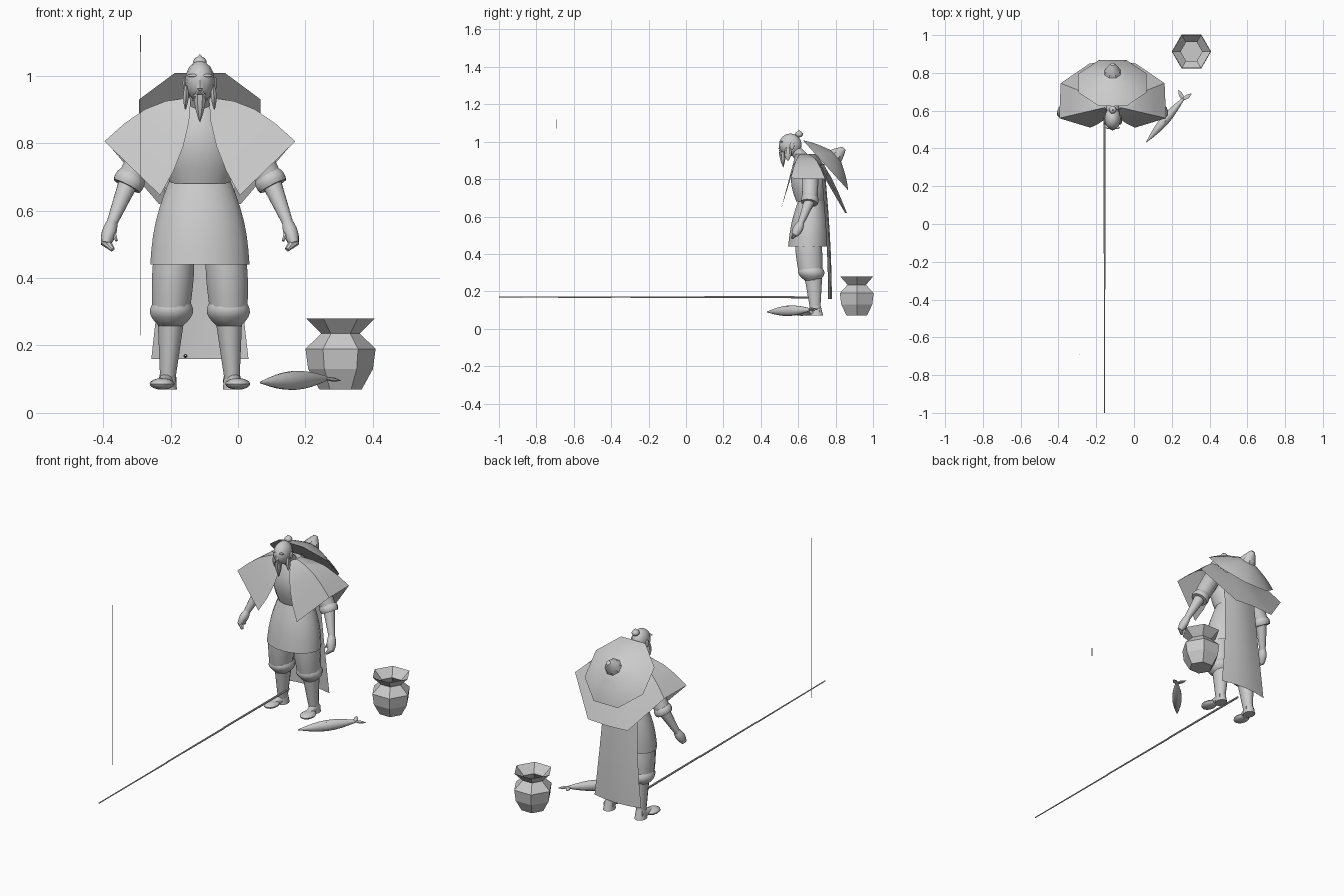
import bpy, bmesh, math
from mathutils import Vector

cube = bpy.data.objects.get("Cube")
if cube:
    bpy.data.objects.remove(cube, do_unlink=True)

grey = bpy.data.materials.new("plain grey")
grey.use_nodes = True
grey.diffuse_color = (0.6, 0.6, 0.6, 1)
grey.node_tree.nodes["Principled BSDF"].inputs["Base Color"].default_value = grey.diffuse_color

FIGURE_X = -.113  # centre line of the standing figure


def finish(name, bm, origin_x, mirror):
    bmesh.ops.recalc_face_normals(bm, faces=bm.faces)
    mesh = bpy.data.meshes.new(name)
    bm.to_mesh(mesh)
    bm.free()
    mesh.materials.append(grey)
    part = bpy.data.objects.new(name, mesh)
    bpy.context.collection.objects.link(part)
    part.location.x = origin_x
    bpy.ops.object.select_all(action='DESELECT')
    part.select_set(True)
    bpy.context.view_layer.objects.active = part
    bpy.ops.object.shade_smooth_by_angle(angle=math.radians(40))
    if mirror:
        part.modifiers.new("Mirror", 'MIRROR')


def bridge(bm, rows, closed):
    for lower, upper in zip(rows, rows[1:]):
        count = len(lower)
        for i in range(count if closed else count - 1):
            j = (i + 1) % count
            bm.faces.new((lower[i], lower[j], upper[j], upper[i]))


def tube(name, start, end, radius, tip, bulge=0, flat=1, sides=12, steps=6, turn=0.5,
         level=False, open_top=False, open_base=False, origin_x=FIGURE_X, mirror=False):
    """Round section from start to end; flat scales its depth, level keeps rings horizontal."""
    bm = bmesh.new()
    start, end = Vector(start), Vector(end)
    axis = Vector((0, 0, 1)) if level else (end - start).normalized()
    reference = Vector((0, 0, 1)) if abs(axis.z) < 0.7 else Vector((0, 1, 0))
    side = axis.cross(reference).normalized()
    depth = side.cross(axis) * flat
    rings = []
    for k in range(steps + 1):
        t = k / steps
        centre = start.lerp(end, t)
        r = radius + (tip - radius) * t + bulge * math.sin(math.pi * t)
        angles = [math.tau * (i + turn) / sides for i in range(sides)]
        rings.append([bm.verts.new(centre + r * (side * math.cos(a) + depth * math.sin(a)))
                      for a in angles])
    bridge(bm, rings, True)
    if not open_base:
        bm.faces.new(rings[0])
    if not open_top:
        bm.faces.new(rings[-1])
    finish(name, bm, origin_x, mirror)


def ball(name, centre, size, mirror=False):
    bm = bmesh.new()
    bmesh.ops.create_uvsphere(bm, u_segments=12, v_segments=8, radius=1)
    bmesh.ops.scale(bm, vec=size, verts=bm.verts)
    bmesh.ops.translate(bm, vec=centre, verts=bm.verts)
    finish(name, bm, FIGURE_X, mirror)


def sheet(name, rows):
    """Open cloth, drawn for one half and mirrored."""
    bm = bmesh.new()
    bridge(bm, [[bm.verts.new(p) for p in row] for row in rows], False)
    finish(name, bm, FIGURE_X, True)


# Robe
tube("skirt", (0, .655, .44), (0, .668, .69), radius=.15, tip=.092, bulge=.013,
     flat=.74, sides=16, level=True, open_base=True)
tube("chest", (0, .665, .68), (0, .64, .93), radius=.09, tip=.05, bulge=.04,
     flat=.85, sides=16, level=True)

# Head and face
tube("neck", (0, .65, .88), (0, .57, .97), radius=.04, tip=.03)
ball("head", (0, .558, .983), (.044, .061, .061))
ball("topknot", (0, .605, 1.04), (.02, .021, .017))
tube("topknot_tip", (0, .605, 1.045), (0, .605, 1.062), radius=.016, tip=.002)
tube("nose", (0, .505, .962), (0, .506, 1), radius=.01, tip=.004, sides=6)
ball("brow", (.02, .51, 1), (.018, .007, .005), mirror=True)
ball("ear", (.045, .567, .977), (.006, .012, .02), mirror=True)
tube("moustache", (.003, .503, .957), (.022, .508, .925), radius=.006, tip=.002,
     sides=6, mirror=True)
tube("whisker", (.04, .545, .97), (.043, .545, .9), radius=.005, tip=.002, bulge=.006,
     flat=2, sides=6, mirror=True)
tube("beard", (0, .515, .945), (0, .52, .862), radius=.02, tip=.001, bulge=.004, sides=8)

# Shoulder cape: columns run from the collar out to a pointed hem
hem = [(.118, .51, .645), (.283, .56, .805), (.275, .745, .8), (.122, .85, .62), (0, .86, .62)]
ROWS = 4
cape = [[] for row in range(ROWS + 1)]
for column, corner in enumerate(hem):
    around = math.pi * (0.2 + 0.2 * column)
    collar = Vector((.045 * math.sin(around), .635 - .06 * math.cos(around), .935))
    for row in range(ROWS + 1):
        t = row / ROWS
        point = collar.lerp(Vector(corner), t)
        if column == 0:
            point.x = collar.x + (corner[0] - collar.x) * t ** 2
        else:
            point.z += .03 * math.sin(math.pi * t)
        cape[row].append(point)
for row in cape:
    row[-1].x = 0
sheet("shoulder_cape", cape)

# Long back cloth, widening toward the ground
cloth = []
for row in range(7):
    t = row / 6
    width = .1 + .044 * t ** 2
    bow = .04 * math.sin(math.pi * t / 2)
    cloth.append([(width * s, .74 + bow - .02 * s * s, .88 - .72 * t) for s in (1, 0.5, 0)])
sheet("back_cloth", cloth)

# Straw hat hanging on the back, eight sided
hat_axis = Vector((0, .74, .67))
hat_centre = Vector((0, .746, .874))
hat_crown = hat_centre + hat_axis * .075
tube("hat_brim", hat_centre, hat_crown, radius=.195, tip=.045, bulge=.012, sides=8)
tube("hat_knob", hat_crown - hat_axis * .01, hat_centre + hat_axis * .135,
     radius=.05, tip=.012, sides=8, bulge=.003)

# Arms
tube("sleeve", (.1, .665, .885), (.21, .663, .685), radius=.043, tip=.04, bulge=.004, mirror=True)
tube("sleeve_cuff", (.2, .665, .705), (.217, .66, .672), radius=.042, tip=.044,
     bulge=.005, mirror=True)
tube("forearm", (.205, .667, .7), (.262, .612, .56), radius=.032, tip=.016, mirror=True)
tube("hand", (.26, .615, .565), (.28, .58, .5), radius=.016, tip=.014, bulge=.007,
     flat=1.2, mirror=True)
tube("fingers", (.282, .585, .51), (.258, .568, .484), radius=.016, tip=.007, sides=8, mirror=True)
tube("thumb", (.262, .6, .55), (.247, .575, .51), radius=.01, tip=.004, sides=6, mirror=True)

# Legs
tube("trouser_leg", (.075, .65, .5), (.085, .665, .31), radius=.06, tip=.058, bulge=.005,
     flat=1.15, level=True, mirror=True)
tube("trouser_cuff", (.083, .666, .335), (.086, .675, .257), radius=.052, tip=.036, bulge=.022,
     flat=1.1, level=True, mirror=True)
tube("shin", (.085, .68, .29), (.096, .692, .085), radius=.042, tip=.022,
     flat=1.2, level=True, mirror=True)
tube("heel", (.097, .697, .07), (.095, .692, .13), radius=.03, tip=.022,
     flat=1.25, level=True, mirror=True)
tube("instep", (.095, .71, .098), (.112, .6, .084), radius=.027, tip=.013, mirror=True)
ball("toes", (.112, .618, .086), (.037, .05, .017), mirror=True)

# Fishing rod in tapering sections, with its hanging line
joints = [.67, .1, -.4, -1]
for number, label in enumerate(("butt", "middle", "tip")):
    thick = .006 - .001 * number
    tube("rod_" + label, (0, joints[number], .168), (0, joints[number + 1], .17),
         radius=thick, tip=thick - .001, sides=8, steps=1, origin_x=-.156)
for label, low, high, thick in (("end", 0, .23, .0003), ("main", .23, 1.08, .001),
                                ("float", 1.07, 1.12, .002)):
    tube("line_" + label, (0, -.69, low), (0, -.69, high), radius=thick, tip=thick,
         sides=4, steps=1, origin_x=-.289)

# Six sided open pot
outline = [("base", .063, .07), ("belly", .096, .13), ("shoulder", .104, .19),
           ("rim", .057, .235), ("lip", .102, .28)]
for (label, wide, low), (above, next_wide, high) in zip(outline, outline[1:]):
    tube("pot_" + label, (0, .913, low), (0, .913, high), radius=wide, tip=next_wide,
         sides=6, steps=1, turn=0, level=True, open_top=True, open_base=label != "base",
         origin_x=.304)

# Fish lying on the ground
tube("fish_body", (.066, .434, .09), (.262, .665, .102), radius=.002, tip=.006, bulge=.021,
     flat=1.15, steps=8, origin_x=0)
for label, point in (("upper", (.235, .71, .106)), ("lower", (.305, .69, .096))):
    tube("fish_tail_" + label, (.26, .66, .102), point, radius=.007, tip=.001, bulge=.008,
         flat=0.5, sides=6, origin_x=0)
tube("fish_fin", (.15, .525, .117), (.19, .572, .116), radius=.002, tip=.002, bulge=.006,
     sides=6, origin_x=0)
